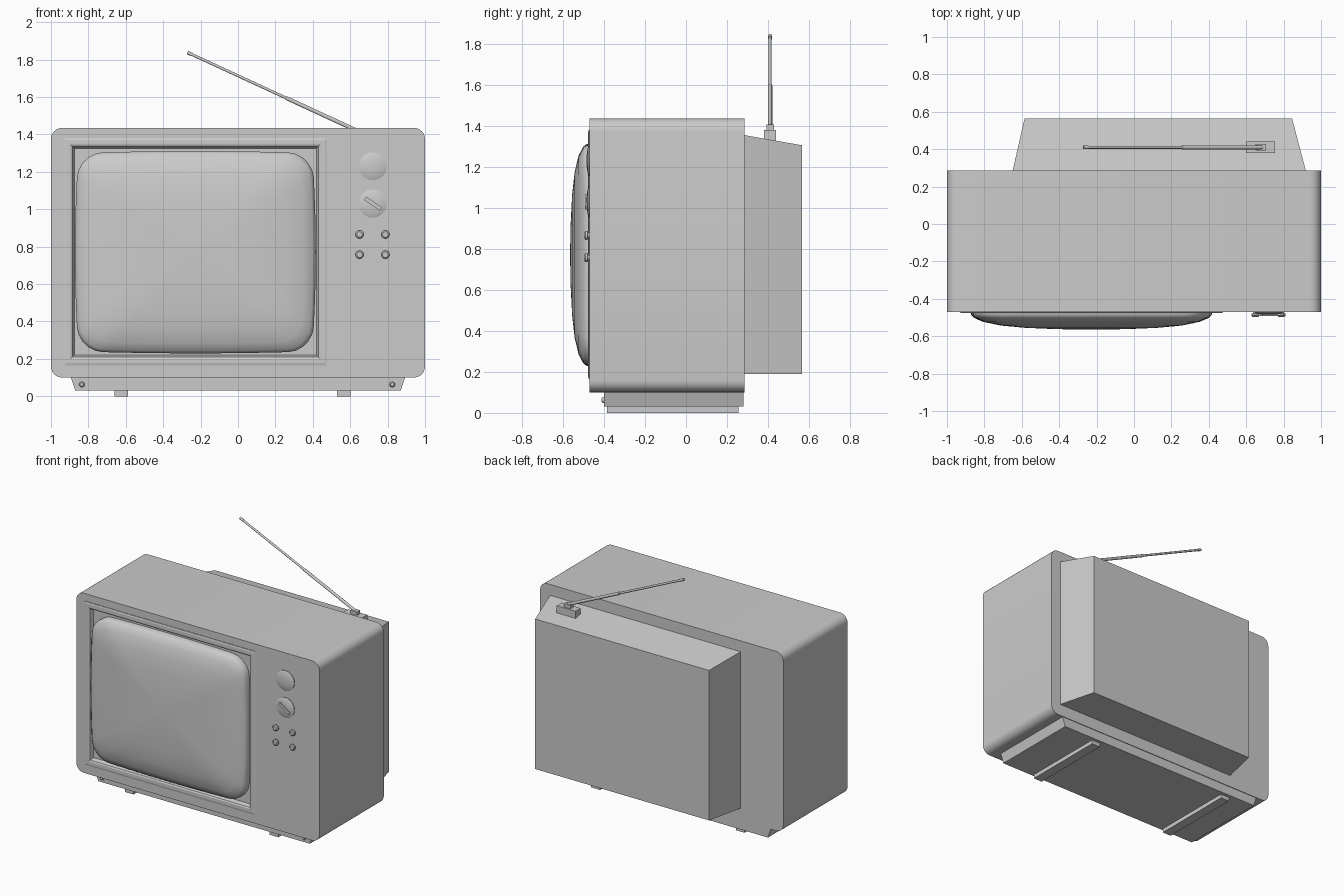
import bpy, bmesh
from math import cos, sin, pi, radians
from mathutils import Vector

cube = bpy.data.objects.get("Cube")
if cube:
    bpy.data.objects.remove(cube)

grey = bpy.data.materials.new("plain_grey")
grey.use_nodes = True
grey.diffuse_color = (0.6, 0.6, 0.6, 1)
grey.node_tree.nodes["Principled BSDF"].inputs["Base Color"].default_value = (0.6, 0.6, 0.6, 1)


def finish(name, bm, smooth=None):
    bmesh.ops.recalc_face_normals(bm, faces=bm.faces)
    mesh = bpy.data.meshes.new(name)
    bm.to_mesh(mesh)
    bm.free()
    mesh.materials.append(grey)
    obj = bpy.data.objects.new(name, mesh)
    bpy.context.collection.objects.link(obj)
    if smooth:
        bpy.ops.object.select_all(action="DESELECT")
        obj.select_set(True)
        bpy.context.view_layer.objects.active = obj
        bpy.ops.object.shade_smooth_by_angle(angle=radians(smooth))
    return obj


def loft(name, rings, smooth=None, closed=False):
    """Skin equal-length rings of points; cap the ends or join them in a loop."""
    bm = bmesh.new()
    loops = [[bm.verts.new(p) for p in ring] for ring in rings]
    pairs = list(zip(loops, loops[1:]))
    if closed:
        pairs.append((loops[-1], loops[0]))
    else:
        bm.faces.new(loops[0])
        bm.faces.new(loops[-1])
    for a, b in pairs:
        for i in range(len(a)):
            j = (i + 1) % len(a)
            bm.faces.new((a[i], a[j], b[j], b[i]))
    return finish(name, bm, smooth)


def rect(x0, x1, z0, z1, y):
    return [(x0, y, z0), (x1, y, z0), (x1, y, z1), (x0, y, z1)]


def box(name, x0, x1, y0, y1, z0, z1):
    return loft(name, [rect(x0, x1, z0, z1, y0), rect(x0, x1, z0, z1, y1)])


def rounded(x0, x1, z0, z1, r, y, steps=6):
    pts = []
    corners = [(x1 - r, z1 - r), (x0 + r, z1 - r), (x0 + r, z0 + r), (x1 - r, z0 + r)]
    for k, (cx, cz) in enumerate(corners):
        for s in range(steps + 1):
            a = pi / 2 * (k + s / steps)
            pts.append((cx + r * cos(a), y, cz + r * sin(a)))
    return pts


def turned(name, x, z, profile, n=24, smooth=40):
    """Round part facing the front, from (radius, y) pairs."""
    return loft(name, [[(x + r * cos(2 * pi * i / n), y, z + r * sin(2 * pi * i / n))
                        for i in range(n)] for r, y in profile], smooth)


# Cabinet with a shallow pocket for the screen
cabinet = loft("cabinet", [rounded(-1, 1, 0.1, 1.435, 0.06, y) for y in (-0.47, 0.285)], 40)
cutter = box("pocket_cutter", -0.885, 0.43, -0.6, -0.445, 0.205, 1.335)
cutter.hide_render = True
cutter.hide_viewport = True
cut = cabinet.modifiers.new("pocket", "BOOLEAN")
cut.object = cutter
cut.operation = "DIFFERENCE"
cut.solver = "EXACT"

# Raised frame with a sloping inner lip
frame = [(0, -0.465), (0, -0.474), (0.012, -0.477), (0.035, -0.477), (0.045, -0.472), (0.055, -0.445)]
loft("screen_frame", [rect(-0.93 + d, 0.475 - d, 0.165 + d, 1.38 - d, y) for d, y in frame], closed=True)

# Bulging picture tube with bowed sides
cx, cz, hw, hh = -0.228, 0.77, 0.625, 0.53
outline = []
for sx, y, sz in rounded(-hw, hw, -hh, hh, 0.13, 0, 5):
    outline.append((sx, sz))
full = []
for i, (ax, az) in enumerate(outline):
    bx, bz = outline[(i + 1) % len(outline)]
    count = 8 if abs(ax - bx) + abs(az - bz) > 0.3 else 1
    for s in range(count):
        t = s / count
        px, pz = ax + (bx - ax) * t, az + (bz - az) * t
        full.append((px * (1 + 0.03 * (1 - (pz / hh) ** 2)),
                     pz * (1 + 0.02 * (1 - (px / hw) ** 2))))
dome = [(1, -0.44), (1, -0.485), (0.975, -0.502), (0.9, -0.523), (0.75, -0.543),
        (0.55, -0.555), (0.3, -0.562), (0.05, -0.565)]
loft("screen", [[(cx + px * s, y, cz + pz * s) for px, pz in full] for s, y in dome], 50)

# Rear housing, tapering backwards
loft("rear_housing", [rect(-0.65, 0.92, 0.19, 1.355, 0.28), rect(-0.585, 0.845, 0.19, 1.305, 0.565)])

# Plinth, foot rails and screws
loft("plinth", [[(-0.87, y, 0.03), (0.87, y, 0.03), (0.895, y, 0.105), (-0.895, y, 0.105)]
                for y in (-0.4, 0.28)])
for side, x in (("right", -0.625), ("left", 0.565)):
    box(side + "_foot_rail", x - 0.036, x + 0.036, -0.385, 0.255, 0, 0.035)
for side, x in (("right", -0.835), ("left", 0.825)):
    turned(side + "_screw", x, 0.063, [(0.015, -0.395), (0.015, -0.405), (0.01, -0.411)], 12)

# Tuning dials
for name, z in (("upper_dial", 1.23), ("lower_dial", 1.03)):
    turned(name, 0.72, z, [(0.075, -0.465), (0.075, -0.474), (0.06, -0.48), (0.03, -0.484), (0.004, -0.485)])
centre = Vector((0.722, 0, 1.03))
along = Vector((0.042, 0, -0.029))
across = Vector((0.006, 0, 0.0085))
loft("dial_grip", [[centre + along * a + across * b + Vector((0, y, 0))
                    for a, b in ((-1, -1), (1, -1), (1, 1), (-1, 1))] for y in (-0.475, -0.493)])

# Small control buttons
for row, z in (("upper", 0.865), ("lower", 0.757)):
    for col, x in (("inner", 0.65), ("outer", 0.788)):
        turned(row + "_" + col + "_button", x, z,
               [(0.014, -0.465), (0.014, -0.478), (0.022, -0.48), (0.022, -0.49), (0.015, -0.496)], 16)

# Aerial on its mount
box("aerial_mount", 0.6, 0.755, 0.38, 0.44, 1.31, 1.38)
box("aerial_hinge", 0.65, 0.705, 0.392, 0.428, 1.37, 1.405)
start, end = Vector((0.69, 0.41, 1.395)), Vector((-0.27, 0.41, 1.838))
direction = (end - start).normalized()
side = Vector((0, 1, 0))
up = direction.cross(side)
rod = [(0, 0.011), (0.45, 0.011), (0.45, 0.008), (0.975, 0.008), (0.975, 0.01), (1, 0.01)]
loft("aerial_rod", [[start.lerp(end, t) + (side * cos(i * pi / 5) + up * sin(i * pi / 5)) * r
                     for i in range(10)] for t, r in rod], 40)
